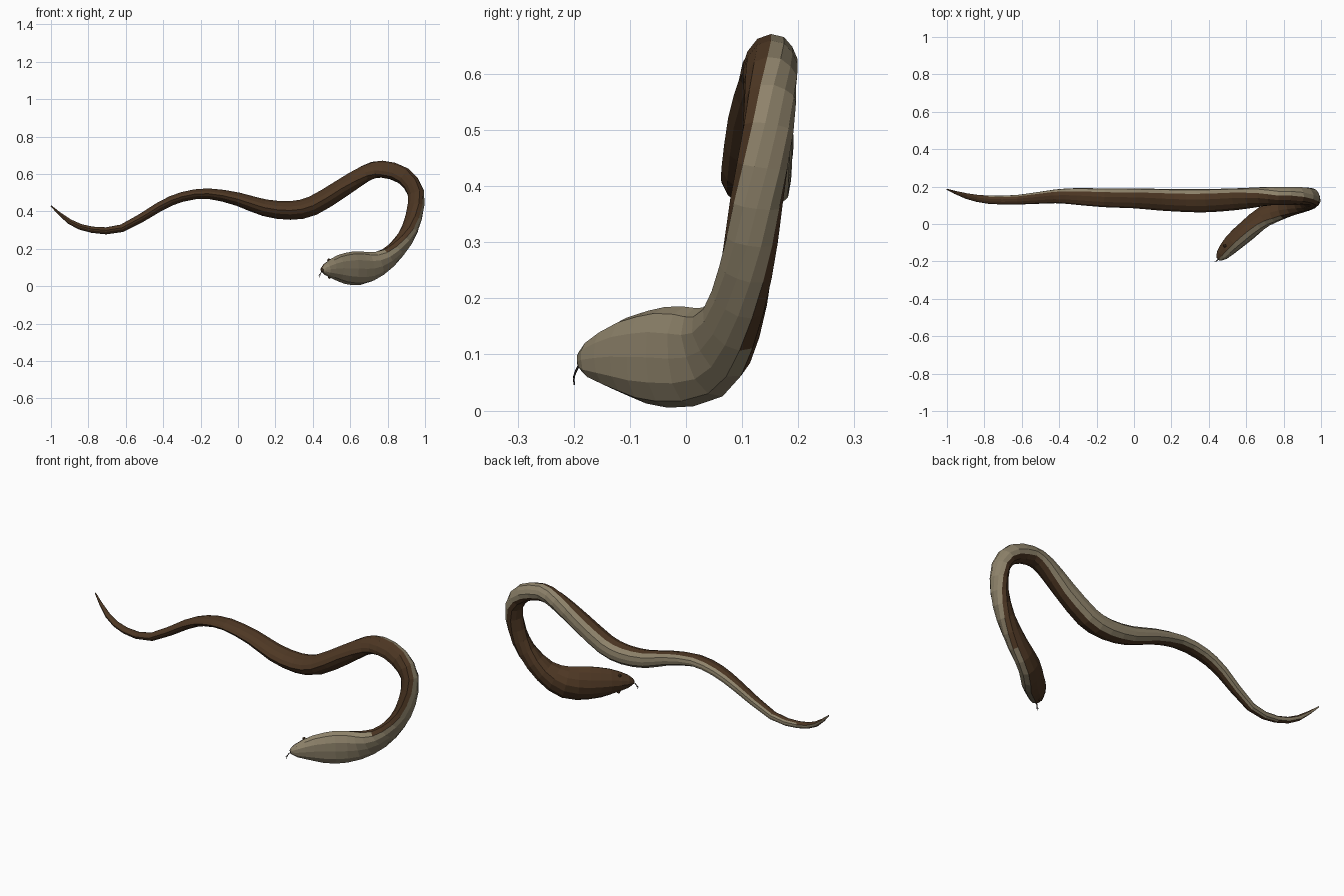
import bpy, bmesh
from mathutils import Vector

if "Cube" in bpy.data.objects:
    bpy.data.objects.remove(bpy.data.objects["Cube"])


def material(name, rgb):
    m = bpy.data.materials.new(name)
    m.diffuse_color = (*rgb, 1)
    m.use_nodes = True
    m.node_tree.nodes["Principled BSDF"].inputs["Base Color"].default_value = m.diffuse_color
    return m


BROWN = material("brown back", (0.075, 0.038, 0.017))
TAN = material("tan belly", (0.27, 0.225, 0.145))
DARK = material("dark tongue", (0.02, 0.014, 0.012))

# Spine from tail to snout: x, y, z, half width, half depth
SPINE = [
    (-1, .185, .43, .003, .003), (-.9, .15, .345, .014, .015),
    (-.78, .13, .302, .017, .022), (-.62, .13, .31, .021, .026),
    (-.42, .148, .425, .025, .037), (-.3, .147, .477, .026, .045),
    (-.16, .14, .495, .028, .05), (0, .137, .465, .036, .053),
    (.14, .13, .42, .045, .058), (.28, .125, .405, .05, .061),
    (.4, .125, .43, .052, .062), (.55, .133, .52, .05, .058),
    (.68, .145, .6, .046, .052), (.77, .147, .622, .045, .05),
    (.88, .147, .588, .047, .05), (.948, .143, .5, .047, .045),
    (.94, .125, .37, .047, .045), (.89, .11, .255, .05, .045),
    (.8, .085, .155, .06, .05), (.7, .045, .105, .083, .055),
    (.61, -.03, .095, .09, .055), (.53, -.1, .096, .07, .05),
    (.47, -.165, .09, .035, .033), (.45, -.188, .085, .01, .01)]

# Direction the belly faces at some spine points (the body twists)
BELLY = {0: (0, 1, -.2), 6: (0, 1, 0), 11: (0, 1, 0), 13: (0, .8, .5),
         15: (.9, .45, .1), 16: (1, .05, 0), 18: (.65, -.7, -.3),
         20: (.65, -.75, 0), 23: (.65, -.75, 0)}

# Half cross-section from belly centre to ridge of the back: side, belly
HALF = [(0, 1), (.5, .93), (.87, .6), (1, .1), (.78, -.45), (.42, -.83), (0, -1)]
SECTION = HALF + [(-s, b) for s, b in HALF[-2:0:-1]]
N = len(SECTION)


def spine_at(t):
    """Smooth spline through the spine table."""
    i = min(int(t), len(SPINE) - 2)
    f = t - i
    p = [SPINE[max(0, min(len(SPINE) - 1, i + k))] for k in (-1, 0, 1, 2)]
    return [.5 * (2 * b + (c - a) * f + (2 * a - 5 * b + 4 * c - d) * f * f
                  + (3 * b - a - 3 * c + d) * f ** 3) for a, b, c, d in zip(*p)]


def frame_at(t):
    """Centre, side and belly axes, half width and half depth."""
    v = spine_at(t)
    end = len(SPINE) - 1
    tangent = (Vector(spine_at(min(end, t + .1))[:3])
               - Vector(spine_at(max(0, t - .1))[:3])).normalized()
    keys = sorted(BELLY)
    k = max(j for j in range(len(keys) - 1) if keys[j] <= t)
    f = (t - keys[k]) / (keys[k + 1] - keys[k])
    belly = Vector(BELLY[keys[k]]).lerp(Vector(BELLY[keys[k + 1]]), f)
    belly = (belly - tangent * belly.dot(tangent)).normalized()
    return Vector(v[:3]), tangent.cross(belly), belly, v[3], v[4]


def finish(bm, name, mats):
    bmesh.ops.recalc_face_normals(bm, faces=bm.faces)
    mesh = bpy.data.meshes.new(name)
    bm.to_mesh(mesh)
    bm.free()
    for m in mats:
        mesh.materials.append(m)
    ob = bpy.data.objects.new(name, mesh)
    bpy.context.collection.objects.link(ob)
    return ob


# Body, hood and head as one swept skin
bm = bmesh.new()
STEPS = 2 * (len(SPINE) - 1)
rings = []
for r in range(STEPS + 1):
    c, side, belly, w, d = frame_at(r / 2)
    rings.append([bm.verts.new(c + side * s * w + belly * b * d) for s, b in SECTION])
for r in range(STEPS):
    tan_width = 3 if r >= 36 else 2      # belly colour widens on the hood
    if r < 4:
        tan_width = 1
    for j in range(N):
        f = bm.faces.new((rings[r][j], rings[r][(j + 1) % N],
                          rings[r + 1][(j + 1) % N], rings[r + 1][j]))
        f.material_index = int(min(j, N - 1 - j) < tan_width)
for ring in (rings[0], rings[-1]):
    bm.faces.new(ring)
finish(bm, "snake_body", [BROWN, TAN])

# Eyes: small bumps on both sides of the head
for sign, label in ((1, "left"), (-1, "right")):
    c, side, belly, w, d = frame_at(21.4)
    bm = bmesh.new()
    bmesh.ops.create_icosphere(bm, subdivisions=1, radius=.01)
    bmesh.ops.translate(bm, verts=bm.verts, vec=c + side * sign * w * .8 - belly * d * .45)
    finish(bm, label + "_eye", [BROWN])


# Forked tongue
def strand(name, points, radius):
    cu = bpy.data.curves.new(name, "CURVE")
    cu.dimensions = "3D"
    cu.bevel_depth = radius
    cu.bevel_resolution = 0
    cu.use_fill_caps = True
    sp = cu.splines.new("POLY")
    sp.points.add(len(points) - 1)
    for p, q in zip(sp.points, points):
        p.co = (*q, 1)
    cu.materials.append(DARK)
    bpy.context.collection.objects.link(bpy.data.objects.new(name, cu))


strand("tongue", [(.458, -.18, .083), (.446, -.193, .077), (.441, -.198, .066)], .0025)
strand("tongue_fork_upper", [(.441, -.198, .066), (.434, -.2, .06), (.43, -.199, .058)], .0016)
strand("tongue_fork_lower", [(.441, -.198, .066), (.438, -.2, .055), (.437, -.199, .046)], .0016)
